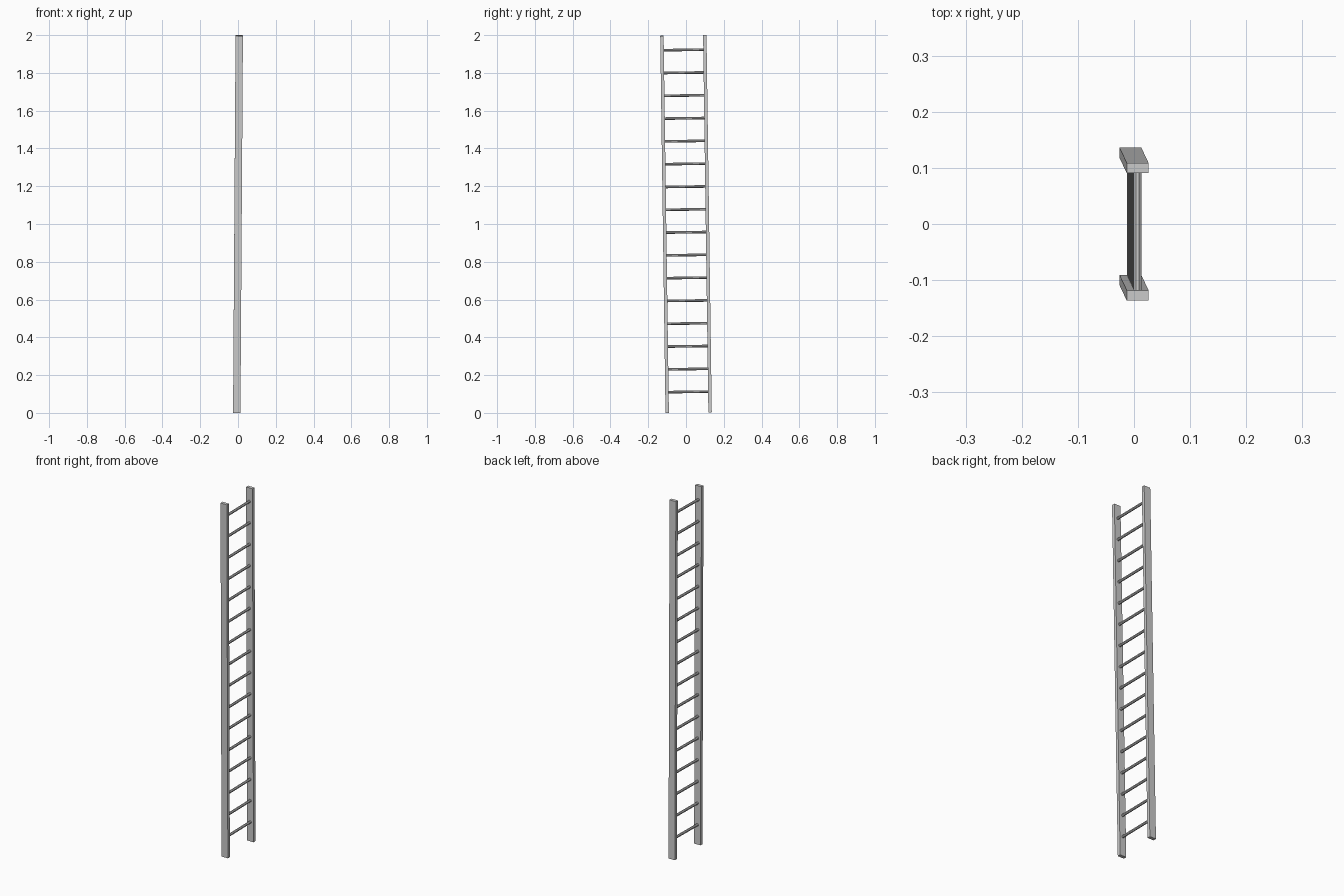
import bpy, math
from mathutils import Matrix, Vector

if "Cube" in bpy.data.objects:
    bpy.data.objects.remove(bpy.data.objects["Cube"])

# Slight lean of the whole ladder, about its middle
lean = (Matrix.Translation((0, 0, 1))
        @ Matrix.Rotation(0.0140, 4, 'X')
        @ Matrix.Rotation(0.0066, 4, 'Y'))

LENGTH = 1.9966
RAIL_Y = 0.1135
RUNGS = 16
STEP = 0.1207


def place(obj, name, local):
    obj.name = name
    obj.matrix_world = lean @ local


# Side rails
for name, side in (("left_rail", -1), ("right_rail", 1)):
    bpy.ops.mesh.primitive_cube_add(size=1)
    rail = bpy.context.object
    rail.data.transform(Matrix.Diagonal((0.039, 0.018, LENGTH, 1)))
    place(rail, name, Matrix.Translation((0, side * RAIL_Y, 0)))

# Round low-poly rungs
for i in range(RUNGS):
    bpy.ops.mesh.primitive_cylinder_add(vertices=8, radius=0.0075, depth=2 * RAIL_Y)
    rung = bpy.context.object
    rung.data.transform(Matrix.Rotation(math.pi / 2, 4, 'X') @ Matrix.Rotation(math.pi / 8, 4, 'Z'))
    z = (i - (RUNGS - 1) / 2) * STEP + 0.0165
    place(rung, f"rung_{i + 1}", Matrix.Translation((0, 0, z)))
